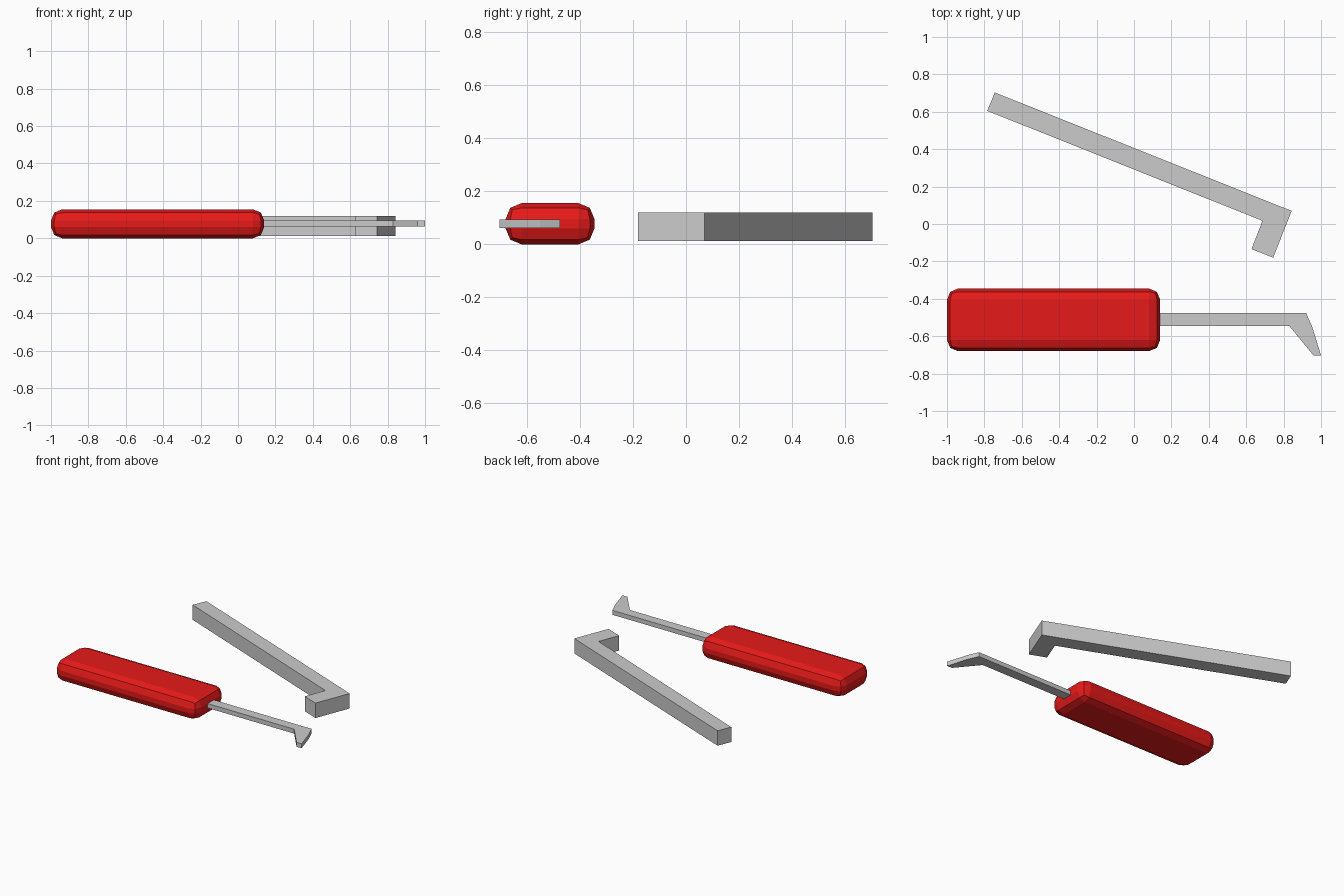
import bpy, bmesh

if "Cube" in bpy.data.objects:
    bpy.data.objects.remove(bpy.data.objects["Cube"])


def link(name, bm):
    mesh = bpy.data.meshes.new(name)
    bmesh.ops.recalc_face_normals(bm, faces=bm.faces)
    bm.to_mesh(mesh)
    bm.free()
    obj = bpy.data.objects.new(name, mesh)
    bpy.context.collection.objects.link(obj)
    return obj


def extruded(name, outline, z0, z1):
    """Flat outline seen from above, given a thickness."""
    bm = bmesh.new()
    face = bm.faces.new([bm.verts.new((x, y, z0)) for x, y in outline])
    new = bmesh.ops.extrude_face_region(bm, geom=[face])["geom"]
    top = [v for v in new if isinstance(v, bmesh.types.BMVert)]
    bmesh.ops.translate(bm, verts=top, vec=(0, 0, z1 - z0))
    return link(name, bm)


# Red grip: box with two-step bevelled edges
handle = extruded("handle", [(-1, -0.68), (0.14, -0.68), (0.14, -0.345), (-1, -0.345)], 0, 0.155)
bevel = handle.modifiers.new("rounded_edges", 'BEVEL')
bevel.width = 0.06
bevel.segments = 2
red = bpy.data.materials.new("red_plastic")
red.diffuse_color = (0.8, 0.01, 0.01, 1)
red.use_nodes = True
red.node_tree.nodes["Principled BSDF"].inputs["Base Color"].default_value = red.diffuse_color
handle.data.materials.append(red)

# Thin shank with the hooked tip
extruded("hook_shank", [(0.1, -0.545), (0.83, -0.545), (0.96, -0.703), (1.0, -0.703),
                        (0.953, -0.55), (0.92, -0.475), (0.1, -0.475)], 0.062, 0.094)

# L-shaped tension bar
extruded("tension_bar", [(-0.785, 0.605), (0.687, 0.017), (0.628, -0.134), (0.744, -0.18),
                         (0.843, 0.07), (-0.744, 0.703)], 0.012, 0.12)
